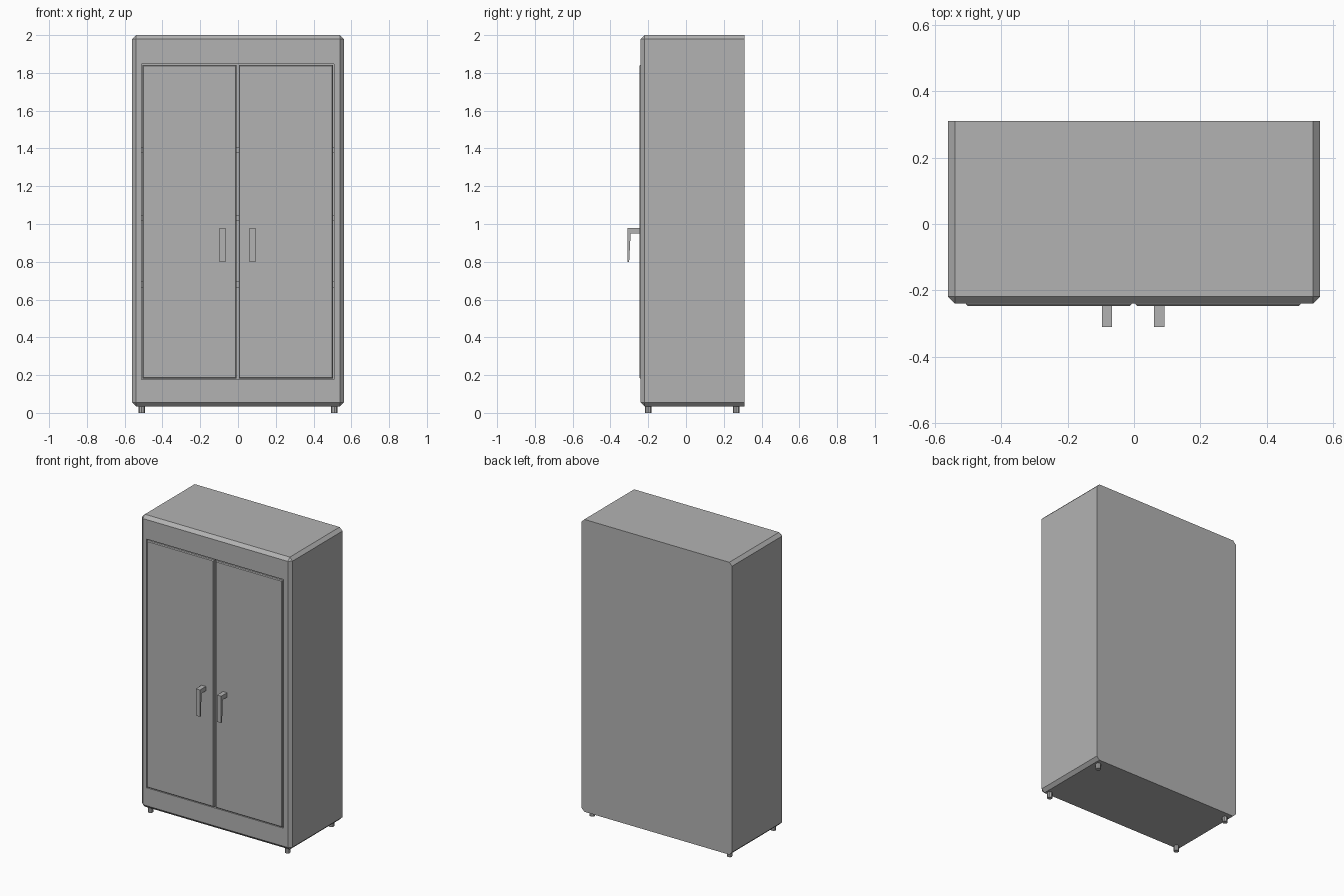
import bpy, bmesh, math
from mathutils import Vector

if "Cube" in bpy.data.objects:
    bpy.data.objects.remove(bpy.data.objects["Cube"])

grey = bpy.data.materials.new("painted grey metal")
grey.diffuse_color = (0.45, 0.45, 0.45, 1)
grey.use_nodes = True
grey.node_tree.nodes["Principled BSDF"].inputs["Base Color"].default_value = grey.diffuse_color


def finish(bm, name):
    bmesh.ops.recalc_face_normals(bm, faces=bm.faces)
    mesh = bpy.data.meshes.new(name)
    bm.to_mesh(mesh)
    bm.free()
    mesh.materials.append(grey)
    ob = bpy.data.objects.new(name, mesh)
    bpy.context.collection.objects.link(ob)
    return ob


def box(name, lo, hi, bevel=0.0, edge_rule=None):
    """Box between two corners; edges accepted by edge_rule are chamfered."""
    lo, hi = Vector(lo), Vector(hi)
    bm = bmesh.new()
    bmesh.ops.create_cube(bm, size=1)
    for v in bm.verts:
        v.co = Vector([lo[i] + (v.co[i] + 0.5) * (hi[i] - lo[i]) for i in range(3)])
    if bevel:
        edges = [e for e in bm.edges if edge_rule(e)]
        bmesh.ops.bevel(bm, geom=edges, offset=bevel, segments=1,
                        affect='EDGES', profile=0.5)
    return finish(bm, name)


# Cabinet shell: chamfered everywhere except around the back
BACK, FRONT = 0.31, -0.24
shell = box("cabinet_shell", (-0.56, FRONT, 0.035), (0.56, BACK, 2.0), 0.021,
            lambda e: not all(v.co.y > BACK - 0.001 for v in e.verts))

# Hollow interior, open at the front
cutter = box("interior_cutter", (-0.512, -0.4, 0.177), (0.508, 0.29, 1.848))
cut = shell.modifiers.new("interior", 'BOOLEAN')
cut.operation = 'DIFFERENCE'
cut.solver = 'EXACT'
cut.object = cutter
cutter.hide_render = True
cutter.hide_set(True)

# Shelves behind the doors
for i, z in enumerate((0.68, 1.03, 1.39)):
    box(f"shelf_{i + 1}", (-0.512, -0.2, z - 0.015), (0.508, 0.29, z + 0.015))

# Doors, with the front rim chamfered
DOOR = -0.247
for side, x0, x1 in (("left", -0.506, -0.008), ("right", 0.004, 0.502)):
    box(f"{side}_door", (x0, DOOR, 0.183), (x1, -0.222, 1.842), 0.005,
        lambda e: all(v.co.y < DOOR + 0.001 for v in e.verts))

# Hooked handles: L profile in y-z, extruded across x
PROFILE = [(DOOR + 0.002, 0.98), (-0.31, 0.98), (-0.31, 0.80),
           (-0.301, 0.80), (-0.293, 0.95), (DOOR + 0.002, 0.95)]
for side, x in (("left", -0.097), ("right", 0.061)):
    bm = bmesh.new()
    face = bm.faces.new([bm.verts.new((x, y, z)) for y, z in PROFILE])
    out = bmesh.ops.extrude_face_region(bm, geom=[face])
    moved = [g for g in out["geom"] if isinstance(g, bmesh.types.BMVert)]
    bmesh.ops.translate(bm, verts=moved, vec=(0.031, 0, 0))
    finish(bm, f"{side}_handle")

# Four short round feet
for sx, xname in ((-1, "left"), (1, "right")):
    for y, yname in ((-0.2, "front"), (0.265, "back")):
        bm = bmesh.new()
        bmesh.ops.create_cone(bm, cap_ends=True, segments=8, radius1=0.017,
                              radius2=0.017, depth=0.04)
        bmesh.ops.translate(bm, verts=bm.verts, vec=(sx * 0.51, y, 0.02))
        finish(bm, f"{yname}_{xname}_foot")
